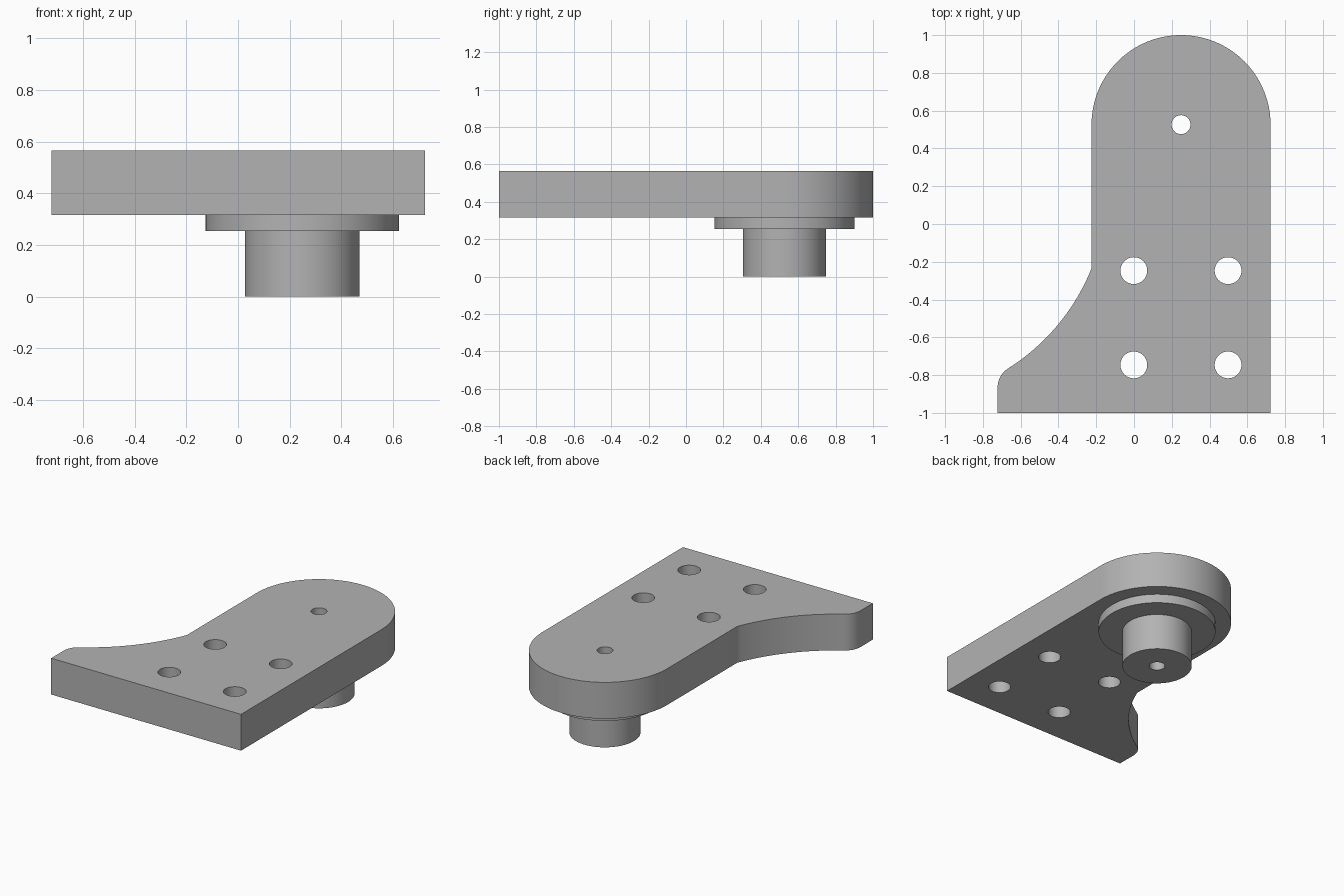
import bpy
import math
from mathutils import Vector

cube = bpy.data.objects.get("Cube")
if cube:
    bpy.data.objects.remove(cube, do_unlink=True)

grey = bpy.data.materials.new("plain grey")
grey.use_nodes = True
GREY = (0.45, 0.45, 0.45, 1)
grey.diffuse_color = GREY
grey.node_tree.nodes["Principled BSDF"].inputs["Base Color"].default_value = GREY


def circle(centre, radius, steps=64, start=0.0, sweep=math.tau):
    """Points round a circle, without the end point of the sweep."""
    return [Vector((centre[0] + radius * math.cos(start + sweep * i / steps),
                    centre[1] + radius * math.sin(start + sweep * i / steps)))
            for i in range(steps)]


def bulge(a, b, sagitta, steps):
    """Arc from a to b, bowed to the left of travel by the sagitta."""
    a, b = Vector(a), Vector(b)
    chord = b - a
    half = chord.length / 2
    left = Vector((-chord.y, chord.x)).normalized()
    radius = (half * half + sagitta * sagitta) / (2 * abs(sagitta))
    side = math.copysign(1, sagitta)
    centre = (a + b) / 2 + left * (sagitta - side * radius)
    start = math.atan2(a.y - centre.y, a.x - centre.x)
    sweep = -side * 2 * math.asin(half / radius)
    return circle(centre, radius, steps, start, sweep) + [b]


def extruded(name, outlines, bottom, top):
    """Solid from a flat outline (first) with holes (the rest)."""
    curve = bpy.data.curves.new(name, 'CURVE')
    curve.dimensions = '2D'
    curve.fill_mode = 'BOTH'
    curve.extrude = (top - bottom) / 2
    for points in outlines:
        spline = curve.splines.new('POLY')
        spline.points.add(len(points) - 1)
        for target, p in zip(spline.points, points):
            target.co = (p[0], p[1], 0, 1)
        spline.use_cyclic_u = True
    curve.materials.append(grey)
    obj = bpy.data.objects.new(name, curve)
    obj.location.z = (top + bottom) / 2
    bpy.context.collection.objects.link(obj)
    bpy.ops.object.select_all(action='DESELECT')
    obj.select_set(True)
    bpy.context.view_layer.objects.active = obj
    bpy.ops.object.convert(target='MESH')
    bpy.ops.object.shade_smooth_by_angle(angle=math.radians(25))
    return bpy.context.object


PIVOT = (0.249, 0.526)
END_RADIUS = 0.474
LEFT_EDGE, RIGHT_EDGE = PIVOT[0] - END_RADIUS, PIVOT[0] + END_RADIUS
bore = circle(PIVOT, 0.05, 48)

# Plate outline: round end, straight flank, hollow curve, rounded toe
outline = circle(PIVOT, END_RADIUS, 64, 0, math.pi)
outline.append(Vector((LEFT_EDGE, PIVOT[1])))
outline += bulge((LEFT_EDGE, -0.235), (-0.67, -0.767), 0.055, 24)
outline += bulge((-0.67, -0.767), (-0.722, -0.87), -0.015, 10)[1:]
outline += [Vector((-0.722, -1)), Vector((RIGHT_EDGE, -1))]

# Four bolt holes in a square
bolt_holes = [circle((x, y), 0.071, 48) for x in (-0.001, 0.498) for y in (-0.247, -0.746)]

extruded("mounting_plate", [outline, bore] + bolt_holes, 0.315, 0.565)
extruded("flange", [circle(PIVOT, 0.374, 96), bore], 0.253, 0.315)
extruded("boss", [circle(PIVOT, 0.222, 80), bore], 0, 0.253)
